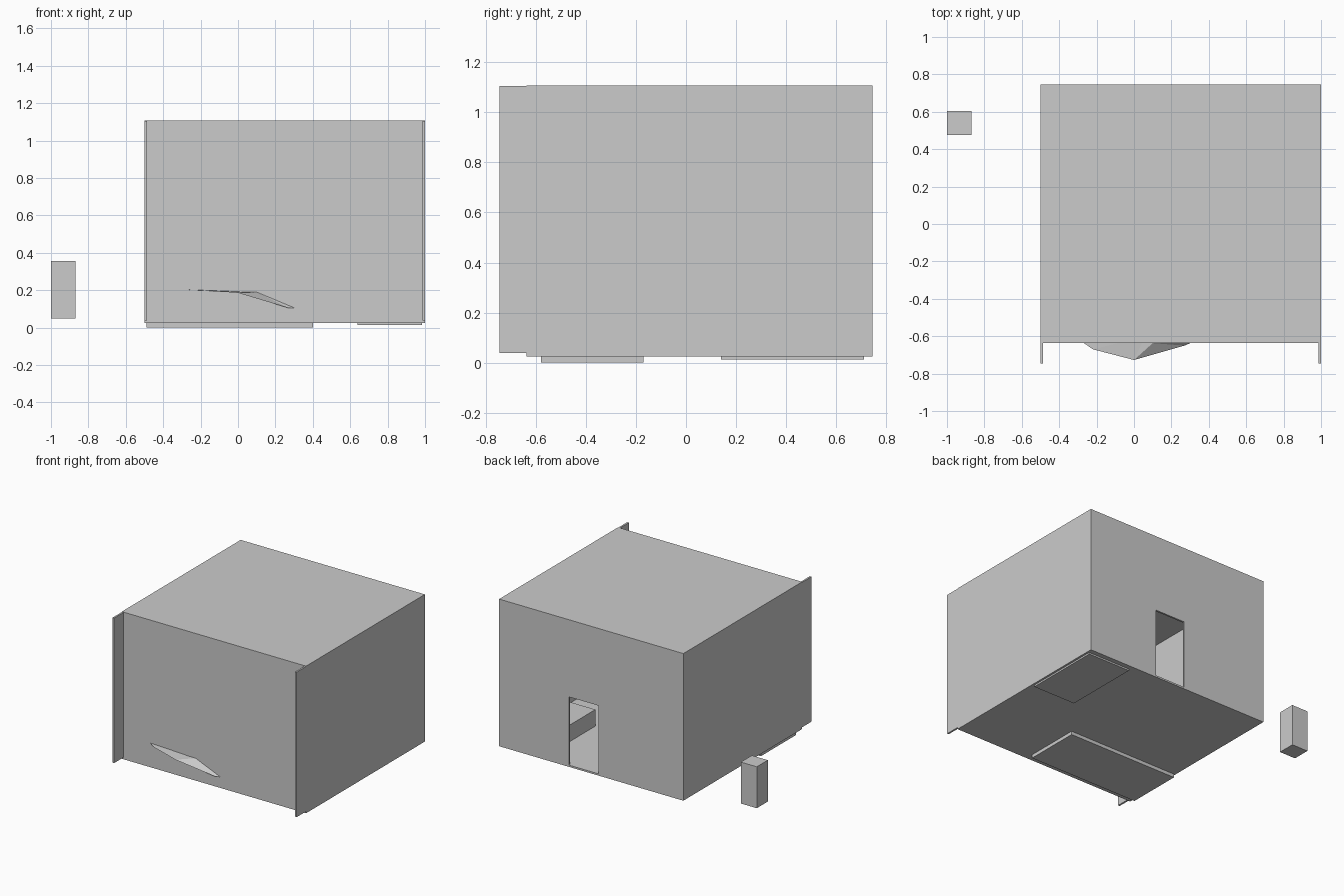
import bpy, bmesh

if "Cube" in bpy.data.objects:
    bpy.data.objects.remove(bpy.data.objects["Cube"])


def mesh_object(name, bm):
    bmesh.ops.recalc_face_normals(bm, faces=bm.faces)
    mesh = bpy.data.meshes.new(name)
    bm.to_mesh(mesh)
    bm.free()
    ob = bpy.data.objects.new(name, mesh)
    bpy.context.collection.objects.link(ob)
    return ob


def box(name, x, y, z):
    """Axis-aligned box from (min, max) ranges."""
    bm = bmesh.new()
    bmesh.ops.create_cube(bm, size=1)
    for v in bm.verts:
        v.co = [r[0] + (c + 0.5) * (r[1] - r[0]) for c, r in zip(v.co, (x, y, z))]
    return mesh_object(name, bm)


def wall_from_outline(name, outline, y0, y1):
    """Extrude an x-z outline between two y positions."""
    bm = bmesh.new()
    face = bm.faces.new([bm.verts.new((x, y0, z)) for x, z in outline])
    ext = bmesh.ops.extrude_face_region(bm, geom=[face])
    for v in [g for g in ext["geom"] if isinstance(g, bmesh.types.BMVert)]:
        v.co.y = y1
    return mesh_object(name, bm)


T = 0.013                       # panel thickness
FLOOR, ROOF = 0.038, 1.108      # floor top, roof top
X0, X1, Y0, Y1 = -0.5, 1.0, -0.637, 0.745

# Floor and roof slabs
box("floor", (X0, X1), (Y0, Y1), (FLOOR - T, FLOOR))
box("roof", (X0, X1), (Y0, Y1), (ROOF - T, ROOF))

# Side walls run past the front wall
box("left_wall", (X0, X0 + T), (-0.745, Y1), (FLOOR, 1.105))
box("right_wall", (X1 - T, X1), (-0.745, Y1 - T), (FLOOR, 1.105))

# Front wall
box("front_wall", (X0 + T, X1 - T), (Y0, Y0 + T), (FLOOR, ROOF - T))

# Back wall with doorway
d0, d1, dtop = 0.19, 0.433, 0.54
wall_from_outline("back_wall",
                  [(X0 + T, FLOOR), (d0, FLOOR), (d0, dtop), (d1, dtop), (d1, FLOOR),
                   (X1, FLOOR), (X1, ROOF - T), (X0 + T, ROOF - T)],
                  Y1 - T, Y1)

# Furniture blocks inside, sunk through the floor
box("bed", (-0.49, 0.40), (-0.58, -0.17), (0.0, 0.17))
box("bench", (0.64, 0.985), (0.14, 0.71), (0.013, 0.16))

# Blanket over the bed, its corner poking through the front wall
bm = bmesh.new()
P = [bm.verts.new(c) for c in [
    (-0.32, -0.60, 0.206), (-0.22, -0.67, 0.200), (0.0, -0.727, 0.186),
    (0.06, -0.60, 0.192), (0.10, -0.637, 0.190), (0.27, -0.650, 0.105),
    (0.34, -0.62, 0.108), (0.10, -0.45, 0.195), (-0.30, -0.45, 0.206)]]
for idx in [(0, 1, 3), (1, 2, 3), (2, 4, 3), (2, 5, 4), (5, 6, 4),
            (4, 6, 7), (3, 4, 7), (0, 3, 7), (0, 7, 8)]:
    bm.faces.new([P[i] for i in idx])
mesh_object("blanket", bm)

# Detached block outside
box("outside_block", (-1.0, -0.87), (0.477, 0.605), (0.05, 0.355))
